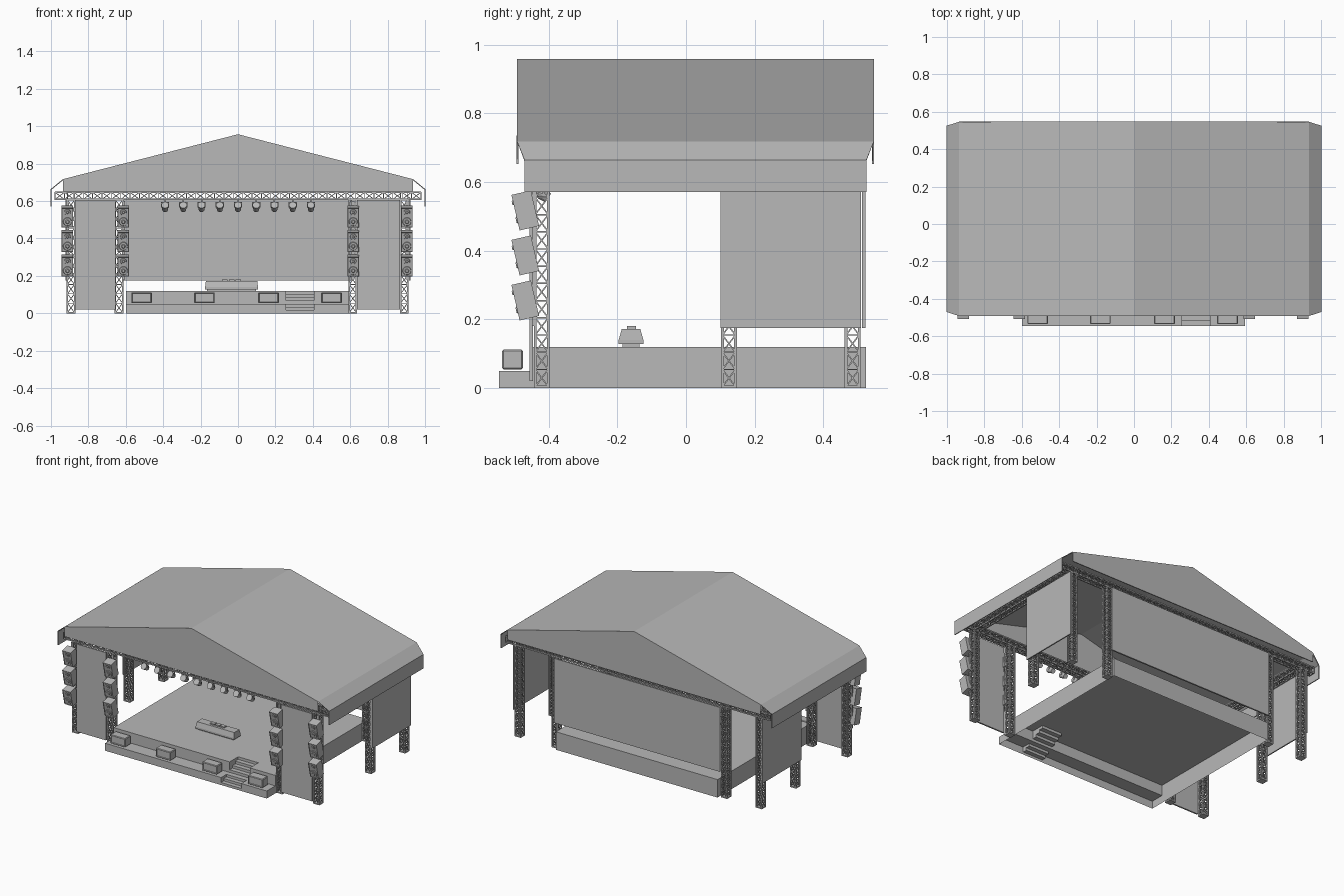
import bpy, bmesh, math
from mathutils import Vector, Matrix

cube = bpy.data.objects.get("Cube")
if cube:
    bpy.data.objects.remove(cube)

grey = bpy.data.materials.new("light_grey")
grey.use_nodes = True
grey.diffuse_color = (0.48, 0.48, 0.48, 1)
grey.node_tree.nodes["Principled BSDF"].inputs["Base Color"].default_value = (0.48, 0.48, 0.48, 1)


def finish(name, bm, fix=True):
    if fix:
        bmesh.ops.recalc_face_normals(bm, faces=bm.faces)
    mesh = bpy.data.meshes.new(name)
    bm.to_mesh(mesh)
    bm.free()
    mesh.materials.append(grey)
    obj = bpy.data.objects.new(name, mesh)
    bpy.context.collection.objects.link(obj)
    return obj


def add_box(bm, lo, hi):
    lo, hi = Vector(lo), Vector(hi)
    m = Matrix.Translation((lo + hi) / 2) @ Matrix.Diagonal((*(hi - lo), 1))
    return bmesh.ops.create_cube(bm, size=1, matrix=m)["verts"]


def box(name, lo, hi):
    bm = bmesh.new()
    add_box(bm, lo, hi)
    return finish(name, bm)


def add_bar(bm, p, q, t):
    d = q - p
    m = Matrix.Translation((p + q) / 2) @ d.to_track_quat('Z', 'Y').to_matrix().to_4x4()
    bmesh.ops.create_cube(bm, size=1, matrix=m @ Matrix.Diagonal((t, t, d.length, 1)))


def add_face(bm, pts):
    bm.faces.new([bm.verts.new(p) for p in pts])


def truss(name, a, b, width=0.038, bay=0.05):
    """Square lattice beam with crossed bracing on all four sides."""
    a, b = Vector(a), Vector(b)
    d = b - a
    n = round(d.length / bay)
    u = Vector((0, 1, 0)) if abs(d.x) > 0 else Vector((1, 0, 0))
    v = d.normalized().cross(u)
    h = width / 2
    corners = [u * h + v * h, v * h - u * h, -u * h - v * h, u * h - v * h]
    bm = bmesh.new()
    for i, c in enumerate(corners):
        e = corners[(i + 1) % 4]
        add_bar(bm, a + c, b + c, 0.008)
        for k in range(n + 1):
            p = a + d * k / n
            add_bar(bm, p + c, p + e, 0.004)
            if k < n:
                q = a + d * (k + 1) / n
                add_bar(bm, p + c, q + e, 0.004)
                add_bar(bm, p + e, q + c, 0.004)
    return finish(name, bm)


# Roof canopy: pitched sheets, chamfered eaves, side skirts, gable ends
F, B = -0.49, 0.545
section = [(-1, 0.57, 0.02), (-1, 0.662, 0.02), (-0.935, 0.715, 0), (0, 0.955, 0),
           (0.935, 0.715, 0), (1, 0.662, 0.02), (1, 0.57, 0.02)]
bm = bmesh.new()
for (x0, z0, i0), (x1, z1, i1) in zip(section, section[1:]):
    add_face(bm, [(x0, F + i0, z0), (x1, F + i1, z1), (x1, B - i1, z1), (x0, B - i0, z0)])
for y in (F, B):
    add_face(bm, [(-0.935, y, 0.652)] + [(x, y, z) for x, z, _ in section[2:5]] + [(0.935, y, 0.652)])
bmesh.ops.remove_doubles(bm, verts=bm.verts, dist=0.0001)
roof = finish("roof_canopy", bm)
solid = roof.modifiers.new("thickness", 'SOLIDIFY')
solid.thickness = 0.006
solid.offset = 0

# Lattice columns and overhead beams
FRONT, MID, BACK = -0.42, 0.125, 0.485
COLS = [-0.893, -0.636, 0.614, 0.888]
for i, x in enumerate(COLS):
    for tag, y in (("front", FRONT), ("middle", MID), ("back", BACK)):
        if tag != "middle" or i in (0, 3):
            truss(f"{tag}_column_{i}", (x, y, 0.004), (x, y, 0.605))
            box(f"{tag}_foot_{i}", (x - 0.023, y - 0.023, 0), (x + 0.023, y + 0.023, 0.008))
for tag, y in (("front", FRONT), ("back", BACK)):
    truss(f"{tag}_roof_beam", (-0.978, y, 0.628), (0.978, y, 0.628))
for tag, x in (("right", COLS[0]), ("left", COLS[3])):
    truss(f"{tag}_roof_beam", (x, FRONT + 0.02, 0.628), (x, BACK - 0.02, 0.628))

# Cloth walls
box("front_wall_right", (-0.872, -0.456, 0.02), (-0.656, -0.446, 0.605))
box("front_wall_left", (0.637, -0.456, 0.02), (0.867, -0.446, 0.605))
box("back_wall", (-0.615, 0.512, 0.175), (0.61, 0.522, 0.605))
for tag, s in (("right", -1), ("left", 1)):
    x = s * 0.918
    box(f"{tag}_side_wall", (x - 0.004, 0.1, 0.175), (x + 0.004, 0.51, 0.605))

# Hollow stage with lower front ledge; a flight of steps is cut into it
L, R, S0, S1 = -0.6, 0.594, 0.257, 0.406
PY, SY, BY, PZ, SZ = -0.545, -0.455, 0.524, 0.05, 0.12


def stairs(y, z0, z1, n, tread):
    pts = [(y, z0)]
    for k in range(1, n + 1):
        z = z0 + (z1 - z0) * k / n
        pts.append((y, z))
        if k < n:
            y += tread
            pts.append((y, z))
    return pts


low = stairs(PY, 0, PZ, 3, 0.028)
high = stairs(SY, PZ, SZ, 4, 0.03)
plain = [(PY, 0), (PY, PZ), (SY, PZ), (SY, SZ), (BY, SZ), (BY, 0)]
stepped = low + high + [(BY, SZ), (BY, 0)]
bm = bmesh.new()
for path, x0, x1 in ((plain, L, S0), (stepped, S0, S1), (plain, S1, R)):
    for (ya, za), (yb, zb) in zip(path, path[1:]):
        add_face(bm, [(x0, ya, za), (x0, yb, zb), (x1, yb, zb), (x1, ya, za)])
for x in (L, R):
    add_face(bm, [(x, y, z) for y, z in plain])
for x in (S0, S1):
    add_face(bm, [(x, y, z) for y, z in low + [(PY, PZ)]])
    add_face(bm, [(x, y, z) for y, z in high + [(SY, SZ)]])
bmesh.ops.remove_doubles(bm, verts=bm.verts, dist=0.0001)
finish("stage_deck", bm)


# Floor monitors: bevelled boxes with a recessed grille
def inset_front(bm, thickness, depth):
    bm.normal_update()
    face = min(bm.faces, key=lambda f: f.calc_center_median().y)
    bmesh.ops.inset_region(bm, faces=[face], thickness=thickness, depth=depth)


for i, x in enumerate((-0.515, -0.18, 0.163, 0.5)):
    bm = bmesh.new()
    add_box(bm, (x - 0.055, -0.535, 0.054), (x + 0.055, -0.475, 0.112))
    bmesh.ops.bevel(bm, geom=bm.edges[:], offset=0.004, segments=1, affect='EDGES')
    inset_front(bm, 0.004, -0.006)
    finish(f"floor_monitor_{i}", bm)

# Mixing desk with tapered top and small players
bm = bmesh.new()
add_box(bm, (-0.165, -0.185, SZ), (0.097, -0.135, 0.13))
add_box(bm, (-0.176, -0.196, 0.128), (0.107, -0.124, 0.14))
for v in add_box(bm, (-0.176, -0.196, 0.14), (0.107, -0.124, 0.172)):
    if v.co.z > 0.16:
        v.co.y += math.copysign(0.009, -0.16 - v.co.y)
        v.co.x += math.copysign(0.004, -0.035 - v.co.x)
finish("mixing_desk", bm)
for i in range(3):
    x = -0.07 + i * 0.036
    box(f"desk_player_{i}", (x - 0.015, -0.172, 0.17), (x + 0.015, -0.145, 0.18))


def add_can(bm, m, r1, r2, depth, sides=20):
    bmesh.ops.create_cone(bm, cap_ends=True, segments=sides, radius1=r1, radius2=r2,
                          depth=depth, matrix=m)


# Hung loudspeakers, leaning forward, with two round drivers each
facing = Matrix.Rotation(math.pi / 2, 4, 'X')
for i, x in enumerate((-0.912, -0.613, 0.616, 0.903)):
    for j in range(3):
        bm = bmesh.new()
        add_box(bm, (-0.031, -0.029, -0.053), (0.031, 0.029, 0.053))
        inset_front(bm, 0.003, -0.004)
        for z, r in ((-0.022, 0.025), (0.03, 0.018)):
            add_can(bm, Matrix.Translation((0, -0.025, z)) @ facing, r, r * 0.85, 0.008)
            add_can(bm, Matrix.Translation((0, -0.03, z)) @ facing, r * 0.5, r * 0.3, 0.005)
        speaker = finish(f"speaker_{i}_{j}", bm)
        speaker.location = (x, -0.468, 0.517 - 0.131 * j)
        speaker.rotation_euler.x = math.radians(13)
    # Rigging rail between speakers and column
    box(f"speaker_rail_{i}", (x - 0.008, -0.448, 0.18), (x + 0.008, -0.438, 0.6))

# Stage lights: tilted cans hung by a yoke
for i in range(9):
    x = -0.39 + 0.0975 * i
    bm = bmesh.new()
    tilt = Matrix.Rotation(math.radians(55), 4, 'X')
    add_can(bm, Matrix.Translation((x, FRONT, 0.566)) @ tilt, 0.015, 0.02, 0.045, 14)
    for s in (-0.02, 0.02):
        add_box(bm, (x + s - 0.002, FRONT - 0.004, 0.566), (x + s + 0.002, FRONT + 0.004, 0.592))
    add_box(bm, (x - 0.022, FRONT - 0.004, 0.59), (x + 0.022, FRONT + 0.004, 0.596))
    add_box(bm, (x - 0.004, FRONT - 0.004, 0.594), (x + 0.004, FRONT + 0.004, 0.612))
    finish(f"stage_light_{i}", bm)
